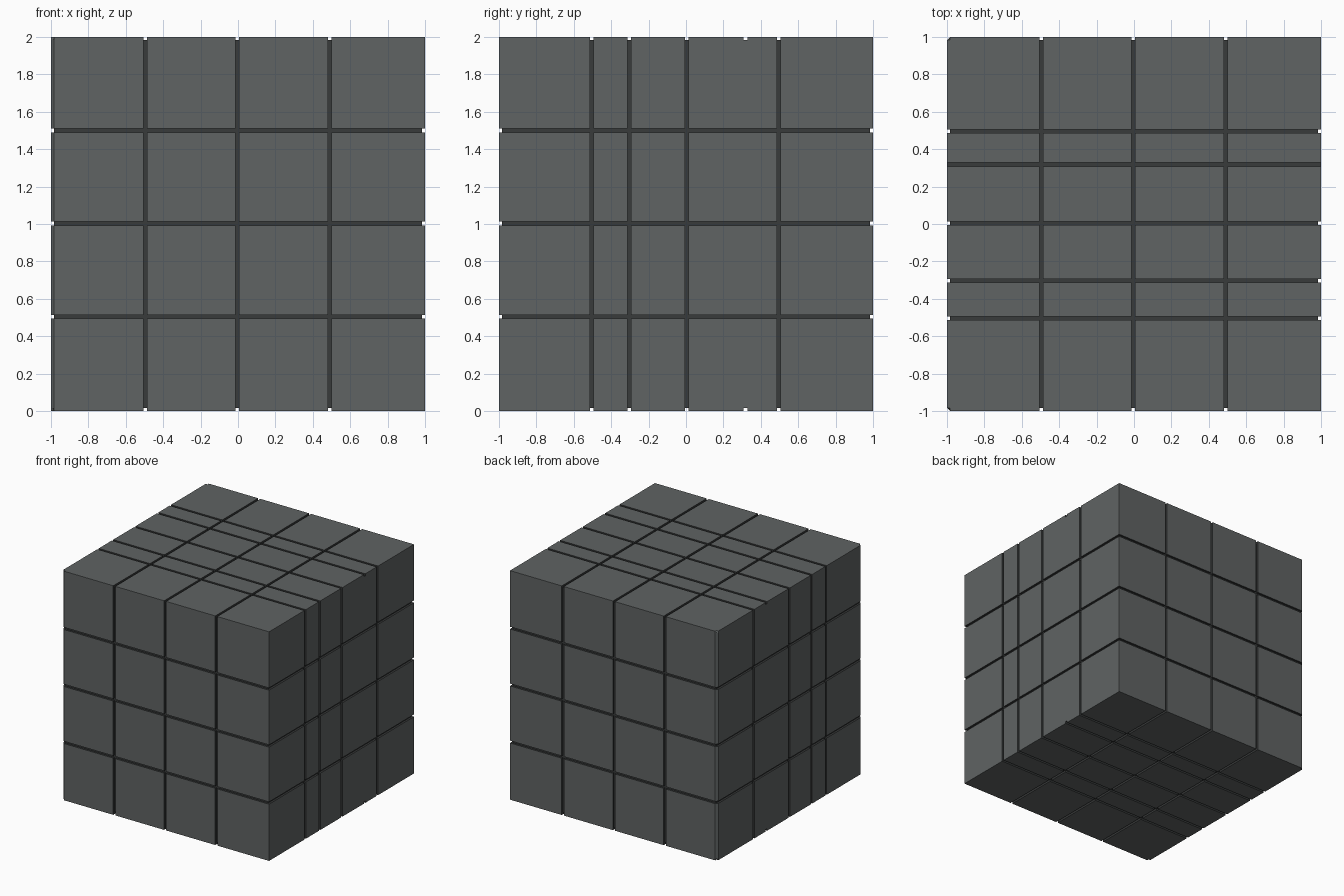
import bpy, bmesh
from mathutils import Vector

if "Cube" in bpy.data.objects:
    bpy.data.objects.remove(bpy.data.objects["Cube"])

DEPTH, HALF = 0.018, 0.010          # groove depth and half width
X_GROOVES = [-0.495, -0.004, 0.49]
Y_GROOVES = [-0.503, -0.303, 0.004, 0.318, 0.495]
Z_GROOVES = [0.505, 1.003, 1.5]
TOP_ONLY = 0.318                    # groove cut only in the top and bottom


def material(name, rgb):
    m = bpy.data.materials.new(name)
    m.diffuse_color = (*rgb, 1)
    m.use_nodes = True
    m.node_tree.nodes["Principled BSDF"].inputs["Base Color"].default_value = m.diffuse_color
    return m


def axis(lo, hi, grooves):
    """Grid lines along one axis, plus the groove position of each cell."""
    lines = [lo, lo + DEPTH]
    for g in grooves:
        lines += [g - HALF, g + HALF]
    lines += [hi - DEPTH, hi]
    cells = [None] * (len(lines) - 1)
    for i, g in enumerate(grooves):
        cells[2 + 2 * i] = g
    return lines, cells


axes = [axis(-1, 1, X_GROOVES), axis(-1, 1, Y_GROOVES), axis(0, 2, Z_GROOVES)]
count = [len(a[1]) for a in axes]


def inside(c):
    return all(0 <= c[k] < count[k] for k in range(3))


def solid(c):
    """A cell is empty when it lies in the outer shell and in a groove."""
    if not inside(c):
        return False
    shell = [c[k] in (0, count[k] - 1) for k in range(3)]
    for k in range(3):
        g = axes[k][1][c[k]]
        if g is None:
            continue
        if k == 1 and g == TOP_ONLY:
            if shell[2]:
                return False
        elif any(shell[j] for j in range(3) if j != k):
            return False
    return True


# Grooved block: only the boundary faces between solid and empty cells
bm = bmesh.new()
verts = {}


def vert(i):
    if i not in verts:
        verts[i] = bm.verts.new([axes[k][0][i[k]] for k in range(3)])
    return verts[i]


for x in range(count[0]):
    for y in range(count[1]):
        for z in range(count[2]):
            c = (x, y, z)
            if not solid(c):
                continue
            for k in range(3):
                u, v = (k + 1) % 3, (k + 2) % 3
                for side in (0, 1):
                    n = list(c)
                    n[k] += 1 if side else -1
                    if solid(n):
                        continue
                    ring = []
                    for du, dv in ((0, 0), (1, 0), (1, 1), (0, 1)):
                        p = list(c)
                        p[k] += side
                        p[u] += du
                        p[v] += dv
                        ring.append(vert(tuple(p)))
                    f = bm.faces.new(ring if side else ring[::-1])
                    f.material_index = 1 if inside(n) else 0

# Worn vertical edges on the left side, more worn at the corners
for v in bm.verts:
    if v.co.x < -0.999 and abs(v.co.y) > 0.999:
        s = 1 if v.co.y > 0 else -1
        end = v.co.z < 0.001 or v.co.z > 1.999
        w = 0.014 if end else 0.009
        v.co += Vector((w, -s * w, 0))
        if end:
            v.co.z += 0.012 if v.co.z < 1 else -0.012

# Merge the flat grid cells into single faces
bmesh.ops.dissolve_limit(bm, angle_limit=0.01, verts=bm.verts[:],
                         edges=bm.edges[:], delimit={'MATERIAL'})
bmesh.ops.triangulate(bm, faces=[f for f in bm.faces if len(f.verts) > 4])

mesh = bpy.data.meshes.new("grooved_block")
bm.to_mesh(mesh)
bm.free()
mesh.materials.append(material("slate grey", (0.115, 0.125, 0.125)))
mesh.materials.append(material("dark groove", (0.04, 0.043, 0.043)))
block = bpy.data.objects.new("grooved_block", mesh)
bpy.context.collection.objects.link(block)
